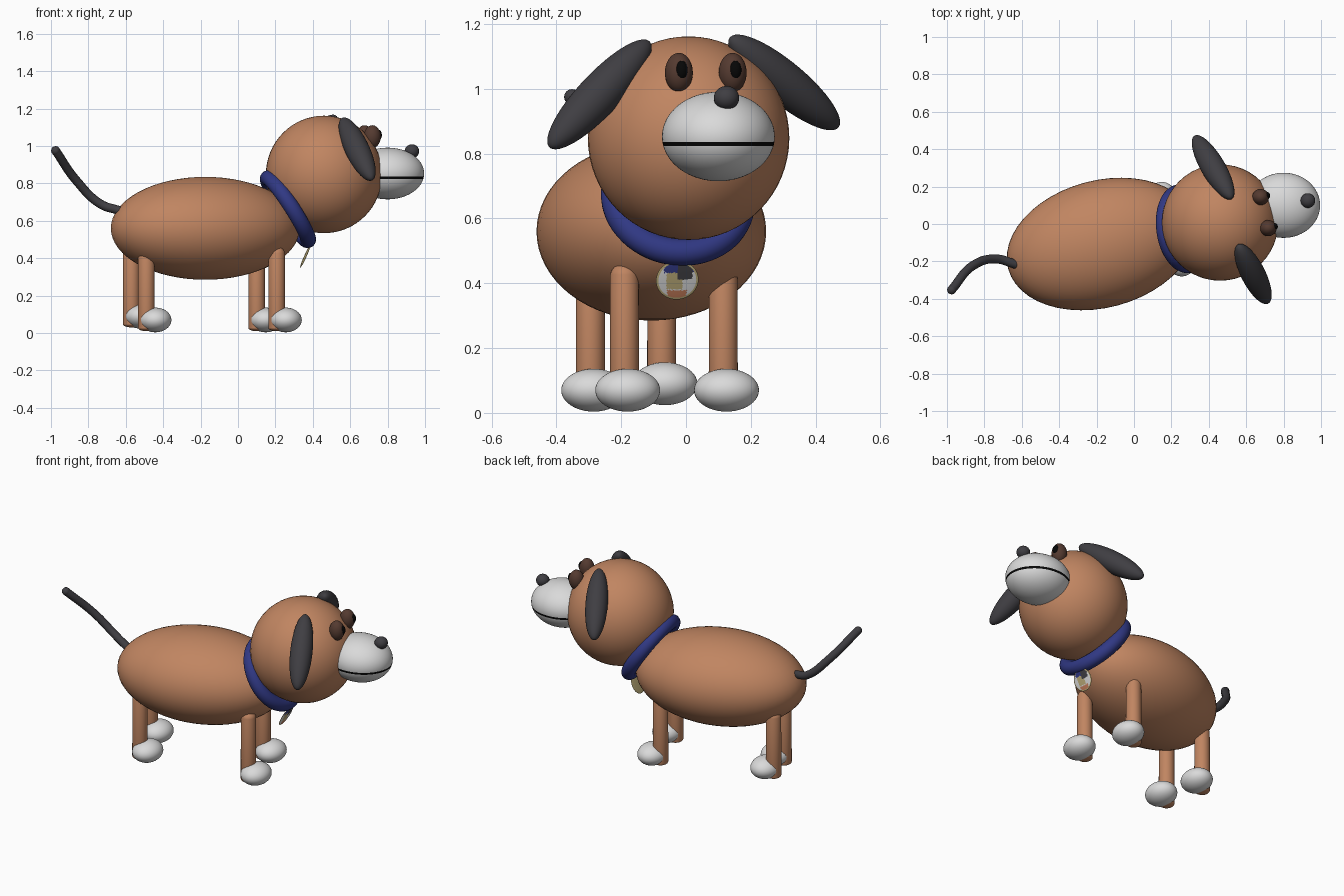
import bpy
import bmesh
import math
from mathutils import Vector, Matrix, Quaternion

old = bpy.data.objects.get("Cube")
if old:
    bpy.data.objects.remove(old, do_unlink=True)


def material(name, r, g, b):
    m = bpy.data.materials.new(name)
    m.use_nodes = True
    m.diffuse_color = (r, g, b, 1)
    m.node_tree.nodes["Principled BSDF"].inputs["Base Color"].default_value = (r, g, b, 1)
    return m


BROWN = material("brown fur", 0.53, 0.235, 0.12)
DARK = material("dark grey", 0.05, 0.048, 0.055)
WHITE = material("light grey", 0.7, 0.7, 0.7)
BLUE = material("collar blue", 0.03, 0.04, 0.23)
EYE = material("eye brown", 0.09, 0.043, 0.03)
BLACK = material("black", 0.002, 0.002, 0.002)
GOLD = material("pale gold", 0.5, 0.41, 0.19)
SALMON = material("salmon", 0.55, 0.2, 0.1)


def facing(direction):
    """Rotation taking local z to a direction."""
    return Vector(direction).to_track_quat('Z', 'Y')


def yaw(degrees):
    return Quaternion((0, 0, 1), math.radians(degrees))


def finish(name, bm, centre, turn, mats):
    """Turn a bmesh into a smooth, placed object."""
    bmesh.ops.transform(bm, matrix=Matrix.Translation(centre) @ turn.to_matrix().to_4x4(),
                        verts=bm.verts)
    for f in bm.faces:
        f.smooth = True
    mesh = bpy.data.meshes.new(name)
    bm.to_mesh(mesh)
    bm.free()
    for m in mats:
        mesh.materials.append(m)
    ob = bpy.data.objects.new(name, mesh)
    bpy.context.collection.objects.link(ob)
    return ob


def ball(radii, segments=48, rings=32):
    bm = bmesh.new()
    bmesh.ops.create_uvsphere(bm, u_segments=segments, v_segments=rings, radius=1)
    bmesh.ops.scale(bm, vec=radii, verts=bm.verts)
    return bm


def ellipsoid(name, centre, radii, mat, turn=Quaternion()):
    return finish(name, ball(radii), centre, turn, [mat])


# Body and head
ellipsoid("body", (-0.175, -0.107, 0.56), (0.515, 0.34, 0.275), BROWN, yaw(15))
ellipsoid("head", (0.46, 0.008, 0.848), (0.311, 0.311, 0.314), BROWN)

# Muzzle with a thin mouth band cut into it
muzzle = ball((0.195, 0.174, 0.138), 64, 40)
LOW, HIGH = -0.03, -0.017
for z in (LOW, HIGH):
    bmesh.ops.bisect_plane(muzzle, geom=muzzle.verts[:] + muzzle.edges[:] + muzzle.faces[:],
                           plane_co=(0, 0, z), plane_no=(0, 0, 1))
for f in muzzle.faces:
    f.material_index = int(LOW < f.calc_center_median().z < HIGH)
finish("muzzle", muzzle, (0.80, 0.10, 0.853), Quaternion(), [WHITE, BLACK])
ellipsoid("nose", (0.93, 0.125, 0.972), (0.039, 0.039, 0.037), DARK)

# Eyes and pupils
for side, x, y in (("right", 0.718, -0.022), ("left", 0.677, 0.144)):
    ellipsoid(side + "_eye", (x, y, 1.05), (0.045, 0.043, 0.061), EYE)
    ellipsoid(side + "_pupil", (x + 0.033, y + 0.008, 1.058), (0.018, 0.019, 0.029), BLACK)

# Ears
for side, centre, axis in (("right", (0.637, -0.267, 0.983), (0.33, -0.65, -0.69)),
                           ("left", (0.423, 0.303, 1.02), (-0.41, 0.7, -0.58))):
    ellipsoid(side + "_ear", centre, (0.065, 0.065, 0.237), DARK, facing(axis))

# Legs (rounded posts) and paws
LEG_R = 0.045
for name, x, y, base in (("front_right", 0.207, -0.19, 0.01),
                         ("front_left", 0.1, 0.115, 0.01),
                         ("back_right", -0.49, -0.295, 0.01),
                         ("back_left", -0.57, -0.075, 0.03)):
    bm = ball((LEG_R, LEG_R, LEG_R), 32, 16)
    for v in bm.verts:
        if v.co.z > 0.001:
            v.co.z += 0.4 - base
        else:
            v.co.z *= 0.4
    finish(name + "_leg", bm, (x, y, base + 0.018), Quaternion(), [BROWN])
    ellipsoid(name + "_paw", (x + 0.048, y + 0.01, base + 0.06), (0.086, 0.1, 0.066), WHITE)

# Collar: a ring swept around its tilted axis
collar = bmesh.new()
RING, TUBE = 0.197, 0.042
start = [collar.verts.new((RING + TUBE * math.cos(a), 0, TUBE * math.sin(a)))
         for a in (math.tau * i / 20 for i in range(20))]
edges = [collar.edges.new((start[i - 1], start[i])) for i in range(len(start))]
bmesh.ops.spin(collar, geom=start + edges, cent=(0, 0, 0), axis=(0, 0, 1),
               angle=math.tau, steps=64, use_merge=True)
bmesh.ops.remove_doubles(collar, verts=collar.verts, dist=0.0001)
bmesh.ops.recalc_face_normals(collar, faces=collar.faces)
finish("collar", collar, (0.267, -0.025, 0.662), facing((0.84, 0.115, 0.54)), [BLUE])

# Tag: thin disc, gold rim and back, coloured patches on its face
TAG_R = 0.066
tag = ball((TAG_R, TAG_R, 0.004), 48, 40)
palette = [GOLD, WHITE, DARK, BLUE, SALMON]


def tag_colour(p):
    across, up = p.x / TAG_R, p.y / TAG_R
    if p.z < 0 or math.hypot(across, up) > 0.87:
        return 0
    if across > 0 and up > 0.05 and across < 0.7:
        return 2
    if up > 0.4 and across > -0.65:
        return 3
    if up < -0.5 and abs(across) < 0.45:
        return 4
    if -0.5 < across < 0.25 and up > -0.45:
        return 0
    return 1


for f in tag.faces:
    f.material_index = tag_colour(f.calc_center_median())
normal = Vector((0.91, 0.08, -0.41)).normalized()
right = Vector((0, 0, 1)).cross(normal).normalized()
up = normal.cross(right)
turn = Matrix((right, up, normal)).transposed().to_quaternion()
finish("collar_tag", tag, (0.36, -0.027, 0.41), turn, palette)

# Tail: a curved tube with rounded ends
path = [Vector(p) for p in ((-0.635, -0.215, 0.655), (-0.735, -0.187, 0.69),
                            (-0.86, -0.222, 0.81), (-0.975, -0.352, 0.975))]
curve = bpy.data.curves.new("tail", 'CURVE')
curve.dimensions = '3D'
curve.bevel_depth = 0.024
curve.bevel_resolution = 5
curve.resolution_u = 16
curve.use_fill_caps = True
spline = curve.splines.new('BEZIER')
spline.bezier_points.add(len(path) - 1)
for point, co in zip(spline.bezier_points, path):
    point.co = co
    point.handle_left_type = point.handle_right_type = 'AUTO'
curve.materials.append(DARK)
bpy.context.collection.objects.link(bpy.data.objects.new("tail", curve))
for name, co in (("tail_root", path[0]), ("tail_tip", path[-1])):
    ellipsoid(name, co, (0.024, 0.024, 0.024), DARK)
